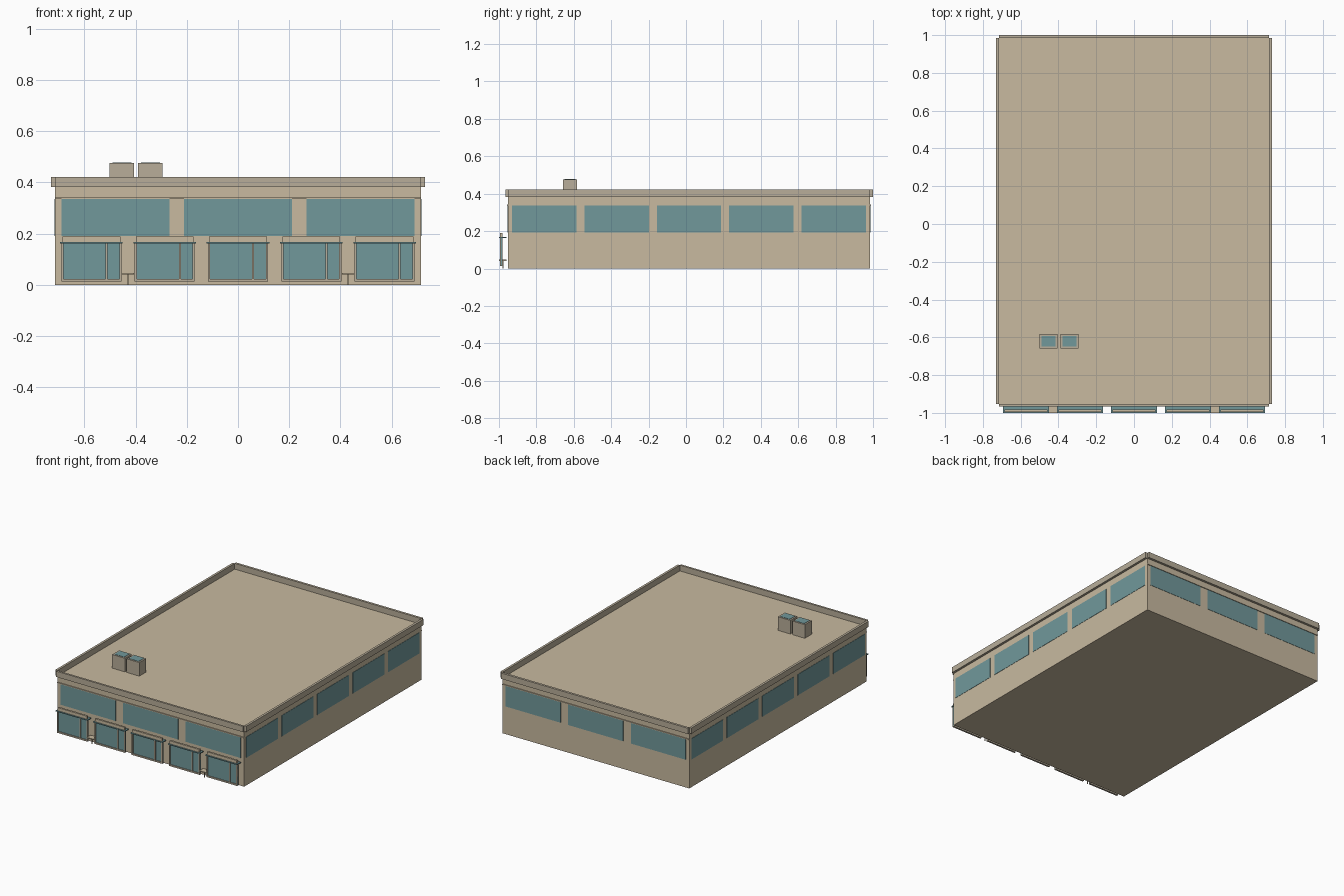
import bpy, bmesh

if "Cube" in bpy.data.objects:
    bpy.data.objects.remove(bpy.data.objects["Cube"])


def material(name, rgb):
    m = bpy.data.materials.new(name)
    m.diffuse_color = (*rgb, 1)
    m.use_nodes = True
    m.node_tree.nodes["Principled BSDF"].inputs["Base Color"].default_value = m.diffuse_color
    return m


STONE = material("stone", (0.58, 0.49, 0.35))
TRIM = material("trim", (0.48, 0.42, 0.32))
GLASS = material("glass", (0.165, 0.314, 0.328))


def boxes(name, mat, spans):
    """One object made of boxes, each given as (x0, x1, y0, y1, z0, z1)."""
    bm = bmesh.new()
    for x0, x1, y0, y1, z0, z1 in spans:
        verts = bmesh.ops.create_cube(bm, size=1)["verts"]
        for v in verts:
            v.co.x = x1 if v.co.x > 0 else x0
            v.co.y = y1 if v.co.y > 0 else y0
            v.co.z = z1 if v.co.z > 0 else z0
    mesh = bpy.data.meshes.new(name)
    bm.to_mesh(mesh)
    bm.free()
    mesh.materials.append(mat)
    obj = bpy.data.objects.new(name, mesh)
    bpy.context.collection.objects.link(obj)
    return obj


W, FRONT, BACK = 0.714, -0.952, 0.984
ROOF, TOP = 0.382, 0.422

# main block with flat roof
boxes("building_body", STONE, [(-W, W, FRONT, BACK, 0, ROOF)])

# parapet: four strips with notched corners
T = 0.016
boxes("parapet", TRIM, [
    (-W - T, -W, FRONT, BACK, ROOF, TOP),
    (W, W + T, FRONT, BACK, ROOF, TOP),
    (-W, W, FRONT - T + 0.002, FRONT, ROOF, TOP),
    (-W, W, BACK, BACK + T, ROOF, TOP),
])

# thin ledges above the front and back windows
boxes("window_ledges", STONE, [
    (-W, W, FRONT - 0.006, FRONT, 0.336, 0.342),
    (-W, W, BACK, BACK + 0.006, 0.336, 0.342),
])

# upper windows: three front and back, five on each side
E = 0.002
Z0, Z1 = 0.192, 0.336
end_windows = []
for i in range(3):
    x = -0.478 + 0.478 * i
    end_windows.append((x - 0.21, x + 0.21, FRONT - E, FRONT, Z0, Z1))
    end_windows.append((x - 0.21, x + 0.21, BACK, BACK + E, Z0, Z1))
boxes("end_windows", GLASS, end_windows)

side_windows = []
for i in range(5):
    y = 0.016 + 0.387 * (i - 2)
    side_windows.append((-W - E, -W, y - 0.172, y + 0.172, Z0, Z1))
    side_windows.append((W, W + E, y - 0.172, y + 0.172, Z0, Z1))
boxes("side_windows", GLASS, side_windows)

# five free-standing shop fronts, set forward of the wall
H = 0.117
for i in range(5):
    x = 0.286 * (i - 2)
    n = i + 1
    boxes(f"shop_glass_{n}", GLASS,
          [(x - H, x + H, -0.988, -0.983, 0.016, 0.162)])
    boxes(f"shop_frame_{n}", TRIM, [
        (x - H, x - H + 0.008, -0.994, -0.981, 0.016, 0.162),
        (x + H - 0.008, x + H, -0.994, -0.981, 0.016, 0.162),
        (x + 0.055, x + 0.063, -0.994, -0.981, 0.016, 0.162),
        (x - H, x + H, -0.994, -0.981, 0.014, 0.024),
    ])
    boxes(f"shop_awning_{n}", GLASS,
          [(x - H - 0.005, x + H + 0.005, -1.0, -0.96, 0.162, 0.168)])
    boxes(f"shop_fascia_{n}", STONE,
          [(x - H + 0.004, x + H - 0.004, -0.994, -0.981, 0.168, 0.189)])

# small tables between the outer shop fronts
for name, x in (("left_table", -0.43), ("right_table", 0.43)):
    boxes(name, STONE, [
        (x - 0.025, x + 0.025, -1.0, -0.96, 0.041, 0.047),
        (x - 0.002, x + 0.002, -0.982, -0.977, 0, 0.041),
    ])

# rooftop cooling units with vent panels
for name, x in (("left_roof_unit", -0.453), ("right_roof_unit", -0.342)):
    boxes(name, TRIM, [(x - 0.048, x + 0.048, -0.658, -0.583, ROOF, 0.476)])
    boxes(name + "_vent", GLASS,
          [(x - 0.037, x + 0.037, -0.649, -0.592, 0.476, 0.478)])
